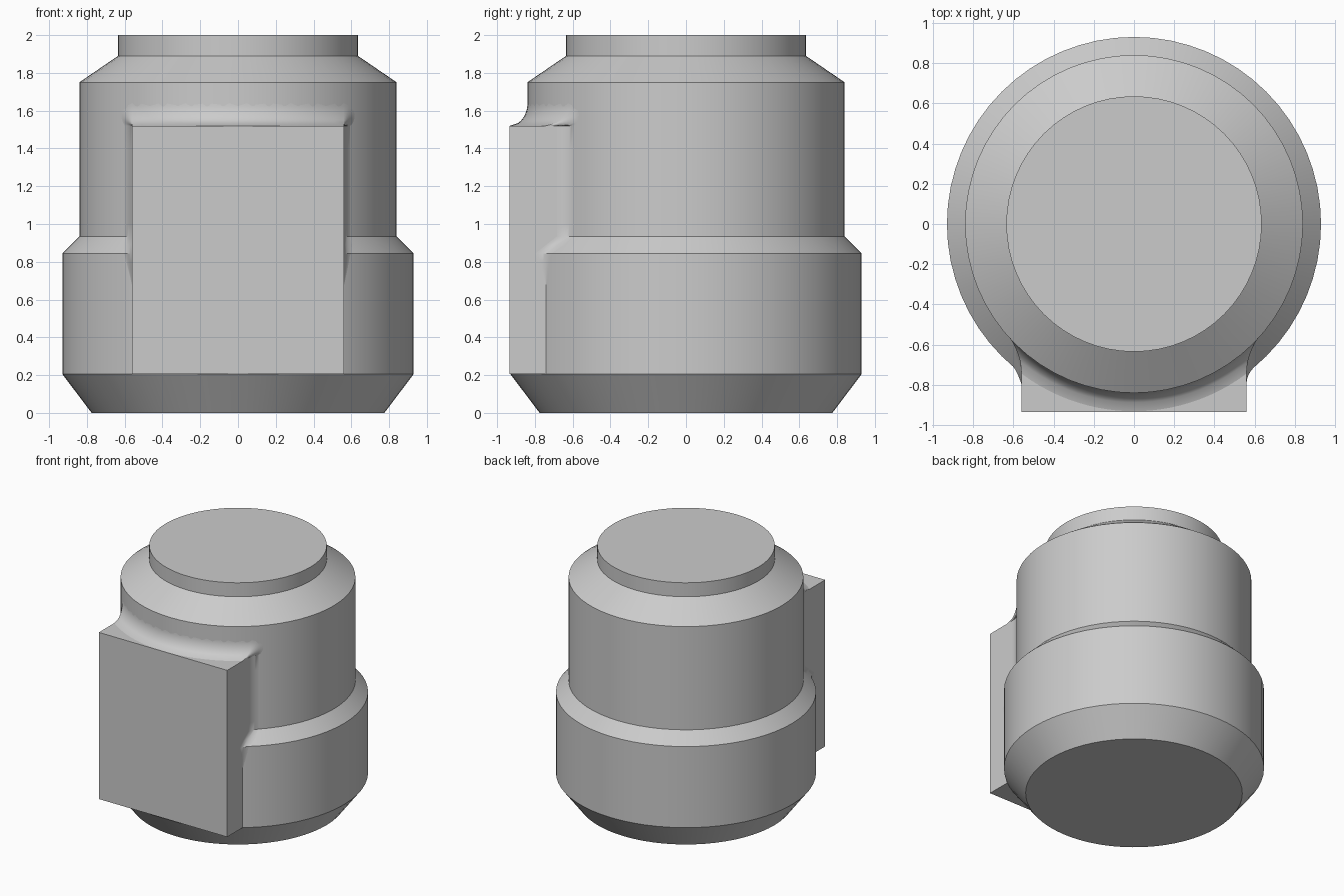
import bpy, bmesh, math

if "Cube" in bpy.data.objects:
    bpy.data.objects.remove(bpy.data.objects["Cube"])

PROFILE = [(0.775, 0), (0.93, 0.205), (0.93, 0.845), (0.84, 0.935),
           (0.84, 1.75), (0.635, 1.89), (0.635, 2.0)]
HALF_W, TOP_Z, BOTTOM_Z, FRONT_Y = 0.56, 1.52, 0.205, -0.935


def finish(name, bm):
    bmesh.ops.recalc_face_normals(bm, faces=bm.faces)
    me = bpy.data.meshes.new(name)
    bm.to_mesh(me)
    bm.free()
    ob = bpy.data.objects.new(name, me)
    bpy.context.collection.objects.link(ob)
    bpy.ops.object.select_all(action='DESELECT')
    ob.select_set(True)
    bpy.context.view_layer.objects.active = ob
    bpy.ops.object.shade_smooth_by_angle(angle=math.radians(28))
    return ob


def bridge(bm, a, b, closed):
    n = len(a)
    for i in range(n if closed else n - 1):
        j = (i + 1) % n
        bm.faces.new((a[i], a[j], b[j], b[i]))


def body_radius(z):
    for (r0, z0), (r1, z1) in zip(PROFILE, PROFILE[1:]):
        if z <= z1:
            return r0 + (r1 - r0) * (z - z0) / (z1 - z0)
    return PROFILE[-1][0]


# Turned body
bm = bmesh.new()
N = 64
rings = [[bm.verts.new((r * math.cos(2 * math.pi * i / N), r * math.sin(2 * math.pi * i / N), z))
          for i in range(N)] for r, z in PROFILE]
for a, b in zip(rings, rings[1:]):
    bridge(bm, a, b, True)
bm.faces.new(rings[0])
bm.faces.new(rings[-1])
finish("body", bm)

# Flat-faced block on the front
bm = bmesh.new()
bmesh.ops.create_cube(bm, size=1)
back_y = -0.5
for v in bm.verts:
    v.co = (v.co.x * 2 * HALF_W,
            FRONT_Y if v.co.y < 0 else back_y,
            TOP_Z if v.co.z > 0 else BOTTOM_Z)
finish("front_block", bm)

# Outline of the blend: anchor x, anchor z, angle around the block corner
half = [(HALF_W, z, 0) for z in (0.68, 0.72, 0.76, 0.8, 0.845, 0.89, 0.935, 1.0, 1.2, 1.4)]
half += [(HALF_W, TOP_Z, math.pi / 2 * k / 8) for k in range(9)]
half += [(HALF_W * (1 - k / 12), TOP_Z, math.pi / 2) for k in range(1, 13)]
path = half + [(-x, z, math.pi - a) for x, z, a in reversed(half[:-1])]

# Concave blend between block and body, fading out low on the sides
bm = bmesh.new()
STEPS = 8
rows = []
for k in range(STEPS + 1):
    t = k / STEPS
    fall = 1 - math.sqrt(1 - (1 - t) ** 2)
    fall = fall if k else 1.0
    row = []
    for x, z, a in path:
        up = math.sin(a) ** 2
        fade = min(1, max(0, (z - 0.68) / 0.15))
        width = (0.045 + 0.075 * up) * max(fade, 0.05)
        height = (0.042 + 0.048 * up) * fade
        d = width * t * t if a == 0 else width * t
        f = (1 - t) ** 2 if up < 0.01 else (1 - up) * (1 - t) ** 2 + up * fall
        px, pz = x + d * math.cos(a), z + d * math.sin(a)
        rho = body_radius(pz) + height * f + 0.001 * (1 - 2 * t)
        row.append(bm.verts.new((px, -math.sqrt(rho * rho - px * px), pz)))
    rows.append(row)
for a, b in zip(rows, rows[1:]):
    bridge(bm, a, b, False)
blend = finish("block_blend", bm)
# Open sheet: make sure it faces outward
if sum(p.normal.y * p.area for p in blend.data.polygons) > 0:
    blend.data.flip_normals()
